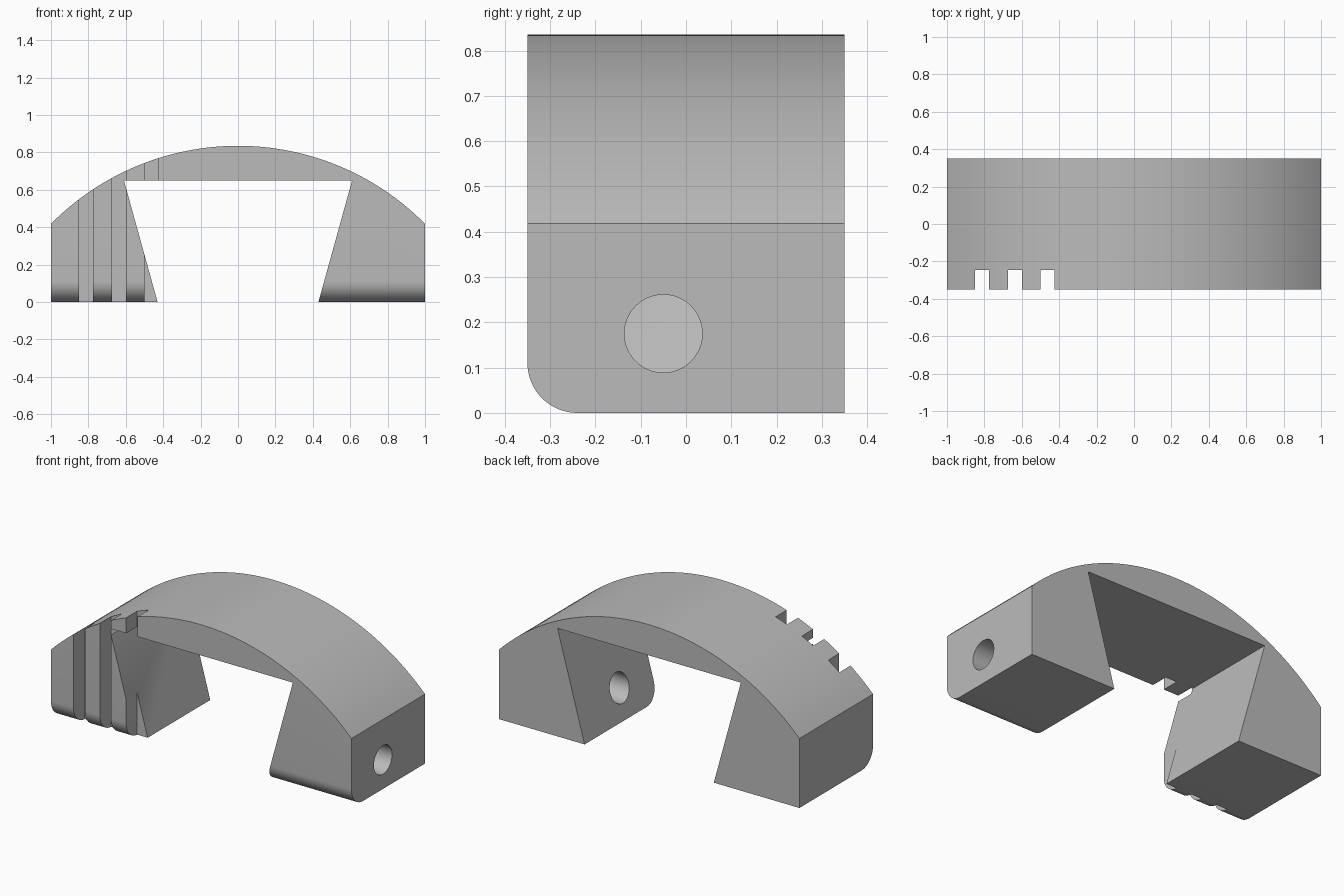
import bpy, bmesh, math
from mathutils import Matrix

cube = bpy.data.objects.get("Cube")
if cube:
    bpy.data.objects.remove(cube, do_unlink=True)

HALF_DEPTH = 0.35
TOP, SHOULDER = 0.835, 0.418
FILLET = 0.11
ARC_STEPS = 64

grey = bpy.data.materials.new("light_grey")
grey.use_nodes = True
grey.diffuse_color = (0.5, 0.5, 0.5, 1)
grey.node_tree.nodes["Principled BSDF"].inputs["Base Color"].default_value = (0.5, 0.5, 0.5, 1)


def make_object(name, bm):
    bmesh.ops.recalc_face_normals(bm, faces=bm.faces)
    mesh = bpy.data.meshes.new(name)
    bm.to_mesh(mesh)
    bm.free()
    mesh.materials.append(grey)
    obj = bpy.data.objects.new(name, mesh)
    bpy.context.collection.objects.link(obj)
    return obj


# Arched bridge profile: two tapered legs under a circular crown
rise = TOP - SHOULDER
radius = (1 + rise ** 2) / (2 * rise)
spread = math.asin(1 / radius)
angles = [spread * (2 * i / ARC_STEPS - 1) for i in range(ARC_STEPS + 1)]
crown = [(radius * math.sin(a), TOP - radius + radius * math.cos(a)) for a in angles]
opening = [(1, 0), (0.43, 0), (0.61, 0.65), (-0.61, 0.65), (-0.43, 0), (-1, 0)]

bm = bmesh.new()
front = bm.faces.new([bm.verts.new((x, -HALF_DEPTH, z)) for x, z in crown + opening])
result = bmesh.ops.extrude_face_region(bm, geom=[front], use_keep_orig=True)
moved = [v for v in result["geom"] if isinstance(v, bmesh.types.BMVert)]
bmesh.ops.translate(bm, verts=moved, vec=(0, 2 * HALF_DEPTH, 0))

# Rounded front lower edge of each leg
feet = [e for e in bm.edges
        if all(v.co.z < 0.001 and v.co.y < 0 for v in e.verts)]
bmesh.ops.bevel(bm, geom=feet, offset=FILLET, segments=16, profile=0.5, affect='EDGES')
body = make_object("arched_bridge", bm)

# Three vertical slots in the front of one leg
bm = bmesh.new()
for x in (-0.8125, -0.6375, -0.4625):
    place = Matrix.Translation((x, -0.345, 0.5)) @ Matrix.Diagonal((0.075, 0.2, 1.4, 1))
    bmesh.ops.create_cube(bm, size=1, matrix=place)
slots = make_object("slot_cutter", bm)

# Round hole through the other leg
bm = bmesh.new()
place = Matrix.Translation((0.75, -0.05, 0.175)) @ Matrix.Rotation(math.pi / 2, 4, 'Y')
bmesh.ops.create_cone(bm, cap_ends=True, segments=64, radius1=0.086, radius2=0.086,
                      depth=1, matrix=place)
hole = make_object("hole_cutter", bm)

# Cut, then remove the cutters
bpy.ops.object.select_all(action='DESELECT')
body.select_set(True)
bpy.context.view_layer.objects.active = body
for cutter in (slots, hole):
    cutter.hide_render = True
    mod = body.modifiers.new(cutter.name, 'BOOLEAN')
    mod.operation = 'DIFFERENCE'
    mod.solver = 'EXACT'
    mod.object = cutter
    bpy.ops.object.modifier_apply(modifier=mod.name)
    bpy.data.objects.remove(cutter, do_unlink=True)

bpy.ops.object.shade_smooth_by_angle(angle=math.radians(25))
